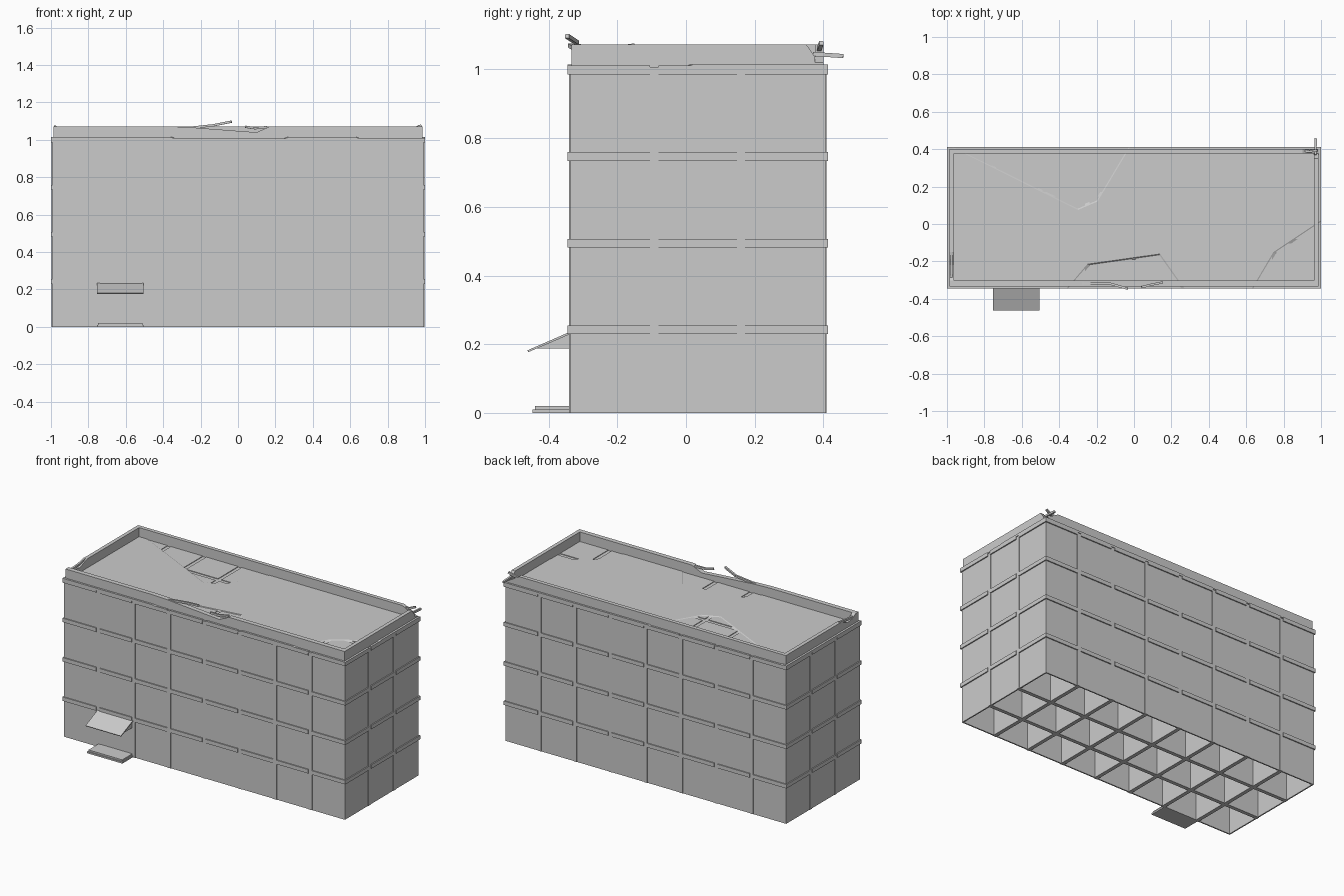
import bpy, bmesh
from mathutils import Vector

if "Cube" in bpy.data.objects:
    bpy.data.objects.remove(bpy.data.objects["Cube"])

CY = 0.034                      # building centre in y
WX, WY = 0.993, 0.372           # wall half sizes
LX, LY = 1.0, 0.379             # ledge half sizes
FLOORS, NX, NY, STEP = 4, 8, 3, 0.252


def finish(name, bm):
    bmesh.ops.recalc_face_normals(bm, faces=bm.faces)
    me = bpy.data.meshes.new(name)
    bm.to_mesh(me)
    bm.free()
    ob = bpy.data.objects.new(name, me)
    bpy.context.collection.objects.link(ob)
    return ob


def add_loft(bm, lower, upper):
    a = [bm.verts.new(p) for p in lower]
    b = [bm.verts.new(p) for p in upper]
    n = len(a)
    bm.faces.new(a[::-1])
    bm.faces.new(b)
    for i in range(n):
        bm.faces.new((a[i], a[(i + 1) % n], b[(i + 1) % n], b[i]))


def add_box(bm, x0, x1, y0, y1, z0, z1):
    c = [(x0, y0), (x1, y0), (x1, y1), (x0, y1)]
    add_loft(bm, [(x, y, z0) for x, y in c], [(x, y, z1) for x, y in c])


def prism(name, pts, axis, a, b):
    """Extrude an elevation profile (horizontal, z) along x or y."""
    put = (lambda d, u, z: (d, u, z)) if axis == 'x' else (lambda d, u, z: (u, d, z))
    bm = bmesh.new()
    add_loft(bm, [put(a, *p) for p in pts], [put(b, *p) for p in pts])
    return finish(name, bm)


def rod(name, pts, r=0.006):
    """Bent square bar through points."""
    bm = bmesh.new()
    for p, q in zip(pts, pts[1:]):
        p, q = Vector(p), Vector(q)
        d = (q - p).normalized()
        s = d.cross(Vector((0, 0, 1)) if abs(d.z) < 0.8 else Vector((0, 1, 0))).normalized()
        t = d.cross(s)
        ring = [s * r + t * r, -s * r + t * r, -s * r - t * r, s * r - t * r]
        add_loft(bm, [p + o for o in ring], [q + o for o in ring])
    return finish(name, bm)


# outer walls, open underneath
bm = bmesh.new()
T = 0.008
for s in (-1, 1):
    add_box(bm, -WX, WX, *sorted((CY + s * WY, CY + s * (WY - T))), 0, 1.0)
    add_box(bm, *sorted((s * WX, s * (WX - T))), CY - WY + T, CY + WY - T, 0, 1.0)
finish("outer_walls", bm)

# partitions whose ends show as slim piers on the facade
bm = bmesh.new()
P, OUT = 0.012, 0.003
for i in range(1, NX):
    x = -1 + 2 * i / NX
    add_box(bm, x - P, x + P, CY - WY - OUT, CY + WY + OUT, 0, 1.0)
for j in range(1, NY):
    y = CY - LY + 2 * LY * j / NY
    add_box(bm, -WX - OUT, WX + OUT, y - P, y + P, 0, 1.0)
finish("partition_walls", bm)

# one ceiling slab per room, outer edges form the ledges
bm = bmesh.new()
for k in range(1, FLOORS + 1):
    top = STEP * k
    for i in range(NX):
        for j in range(NY):
            x0, x1 = -1 + 2 * i / NX, -1 + 2 * (i + 1) / NX
            y0, y1 = CY - LY + 2 * LY * j / NY, CY - LY + 2 * LY * (j + 1) / NY
            add_box(bm, x0 + P * (i > 0), x1 - P * (i < NX - 1),
                    y0 + P * (j > 0), y1 - P * (j < NY - 1), top - 0.022, top + 0.003)
finish("floor_slabs", bm)

# roof deck and its broken upper layer with sloped edges
YF, YB = CY - LY, CY + LY
bm = bmesh.new()
add_box(bm, -LX, LX, YF, YB, 1.0, 1.007)
finish("roof_deck", bm)
notches = [
    ((-0.05, YF), [(-0.36, YF), (-0.25, -0.215), (0.14, -0.16), (0.27, YF)]),
    ((LX, YF), [(0.63, YF), (0.745, -0.15), (0.97, 0.0), (LX, 0.02)]),
    ((-0.35, YB), [(-0.02, YB), (-0.195, 0.12), (-0.3, 0.075), (-0.98, YB)]),
]
upper, lower = [(-LX, YF)], [(-LX, YF)]
for n, (anchor, pts) in enumerate(notches):
    for p in pts:
        d = (Vector(anchor) - Vector(p)).normalized() * 0.016
        upper.append(p)
        lower.append((p[0] + d.x, p[1] + d.y))
    if n == 1:
        upper.append((LX, YB))
        lower.append((LX, YB))
upper.append((-LX, YB))
lower.append((-LX, YB))
bm = bmesh.new()
add_loft(bm, [(x, y, 1.007) for x, y in lower], [(x, y, 1.014) for x, y in upper])
bmesh.ops.triangulate(bm, faces=[f for f in bm.faces if len(f.verts) > 4])
finish("roof_top_layer", bm)

# parapets with chipped tops
Z0, Z1 = 1.005, 1.072
PX, PY, IX, IY = 0.987, 0.367, 0.963, 0.342
prism("parapet_front", [(-PX, Z0), (PX, Z0), (PX, Z1), (0.17, Z1), (0.1, 1.04),
                        (-0.27, 1.068), (-0.38, Z1), (-PX, Z1)], 'y', CY - PY, CY - PY + 0.03)
prism("parapet_back", [(-PX, Z0), (PX, Z0), (PX, 1.02), (0.9, Z1), (-PX, Z1)],
      'y', CY + IY, CY + PY)
y0, y1 = CY - PY + 0.03, CY + IY
prism("parapet_right", [(y0, Z0), (y1, Z0), (y1, 1.035), (y1 - 0.025, Z1), (y0, Z1)], 'x', IX, PX)
prism("parapet_left", [(y0, Z0), (y1, Z0), (y1, Z1), (-0.15, Z1), (-0.22, 1.045),
                       (-0.27, 1.05), (y0, Z1)], 'x', -PX, -IX)

# exposed bent bars at the damaged spots
rod("front_bar_long", [(-0.3, -0.318, 1.06), (-0.13, -0.318, 1.078), (-0.035, -0.346, 1.097)])
rod("front_bar_short", [(0.04, -0.338, 1.07), (0.09, -0.325, 1.062), (0.155, -0.312, 1.068)])
rod("corner_bar_side", [(0.97, 0.37, 1.045), (0.972, 0.458, 1.039)])
rod("corner_bar_back", [(0.88, 0.393, 1.055), (0.94, 0.388, 1.06), (0.98, 0.394, 1.077)])
rod("left_bar", [(-0.977, -0.285, 1.055), (-0.975, -0.22, 1.06), (-0.978, -0.15, 1.07)])

# entrance canopy and steps
X0, X1 = -0.755, -0.505
YW = CY - WY
prism("canopy_body", [(YW, 0.187), (-0.445, 0.187), (YW, 0.232)], 'x', X0 + 0.005, X1 - 0.005)
prism("canopy_roof", [(YW, 0.229), (-0.459, 0.177), (-0.462, 0.182), (YW, 0.236)], 'x', X0, X1)
bm = bmesh.new()
add_box(bm, X0, X1, -0.447, YW, 0, 0.01)
add_box(bm, X0 + 0.006, X1 - 0.006, -0.44, YW, 0.01, 0.02)
finish("entrance_steps", bm)
